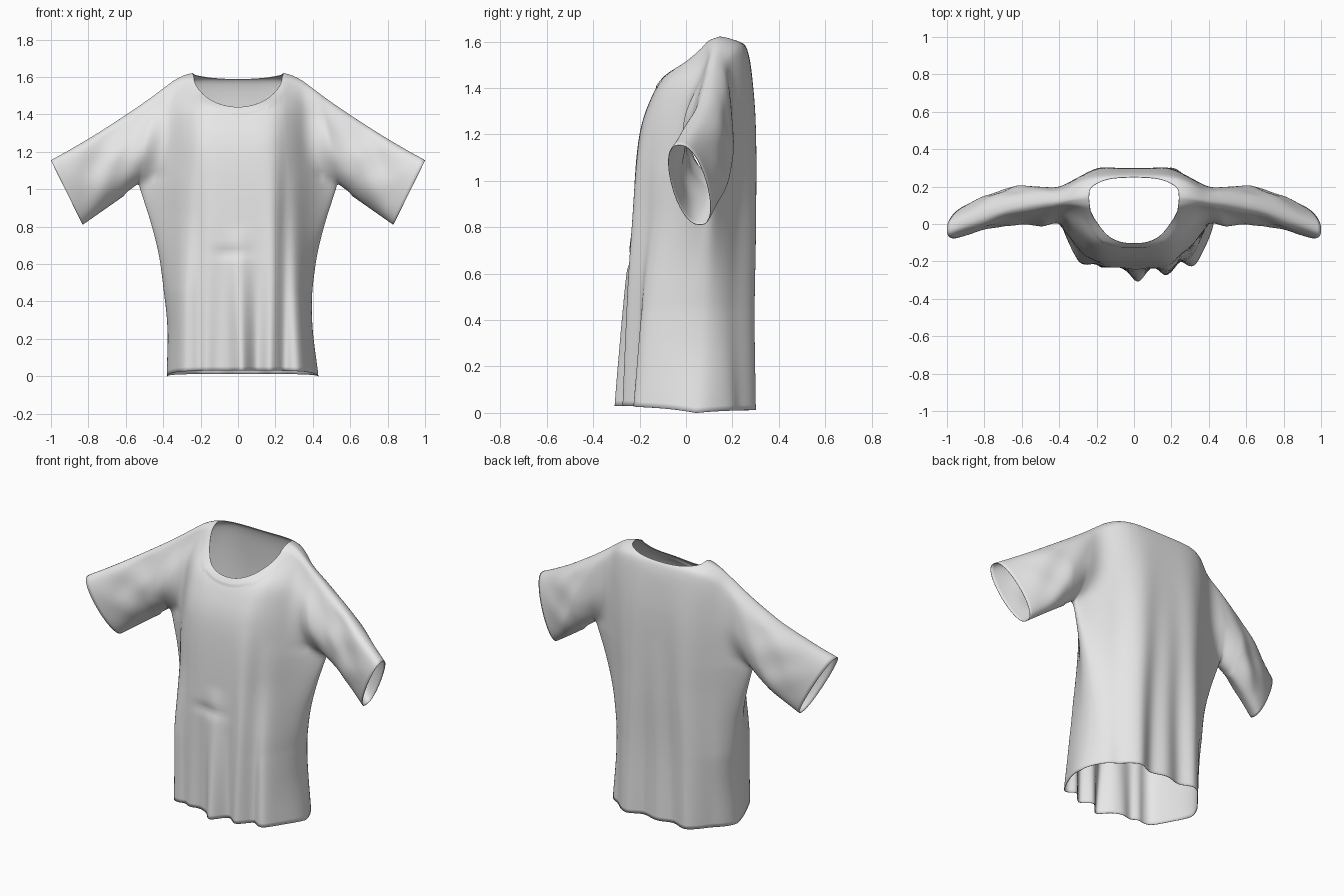
import bpy, bmesh, math
from mathutils import Vector

if "Cube" in bpy.data.objects:
    bpy.data.objects.remove(bpy.data.objects["Cube"])

ARM_Z, RIDGE, NECK_X, TIP_X = 1.02, 1.625, 0.24, 0.46
UN = NECK_X / TIP_X
LOW, UP, SLV = 44, 32, 30          # rows below / above armpit, sleeve columns


def interp(pts, t):
    """Smooth interpolation through (t, value) pairs."""
    if t <= pts[0][0]:
        return pts[0][1]
    for i in range(len(pts) - 1):
        (a, va), (b, vb) = pts[i], pts[i + 1]
        if t <= b:
            def slope(j):
                lo, hi = max(j - 1, 0), min(j + 1, len(pts) - 1)
                return (pts[hi][1] - pts[lo][1]) / (pts[hi][0] - pts[lo][0])
            h = b - a
            s = (t - a) / h
            return ((2*s**3 - 3*s*s + 1) * va + (s**3 - 2*s*s + s) * h * slope(i)
                    + (3*s*s - 2*s**3) * vb + (s**3 - s*s) * h * slope(i + 1))
    return pts[-1][1]


def ramp(t, a, b):
    t = min(1, max(0, (t - a) / (b - a)))
    return t * t * (3 - 2 * t)


# profiles: half width by height, shoulder line by x, depth by root of the drop below the shoulder
WIDTH = [(0, .405), (.3, .388), (.6, .415), (.8, .46), (1.02, .53)]
SHOULDER = [(.2, RIDGE), (.25, 1.62), (.3, 1.605), (.36, 1.57), (.46, 1.495)]
FRONT = [(0, .145), (.08, .12), (.14, .09), (.23, .06), (.33, .0), (.43, -.1), (.55, -.165),
         (.65, -.2), (.78, -.22), (1, -.235), (1.26, -.245)]
BACK = [(0, .145), (.06, .175), (.14, .22), (.19, .25), (.27, .268), (.41, .284), (.65, .3),
        (.9, .297), (1.1, .282), (1.26, .28)]
SEAM = [(0, .145), (.55, .13), (.78, .1), (1, .07), (1.26, .04)]

# folds: x at hem, lean, width, push along y, height where it fades
FOLDS_F = [(-.30, .0, .035, -.025, 1.15), (-.21, .0, .03, .022, 1.2), (-.11, .03, .05, .02, .7),
           (.02, -.02, .045, -.065, .8), (.10, .0, .03, .015, .6), (.17, .02, .035, -.03, 1.2),
           (.25, .0, .03, .035, 1.4), (.33, -.02, .035, -.025, 1.1)]
FOLDS_B = [(-.31, .0, .04, -.02, 1.4), (-.2, .02, .055, .024, 1.5), (-.1, .02, .05, -.014, 1.3),
           (.0, .0, .05, .01, 1.1), (.1, -.02, .05, -.014, 1.3), (.2, -.02, .055, .024, 1.5),
           (.31, .0, .04, -.02, 1.4)]


def panel_point(front, u, row):
    """Point of the front or back panel; u runs -1..1 across."""
    au = abs(u)
    xt = TIP_X * au
    neck = math.sqrt(max(0, 1 - (xt / NECK_X) ** 2))
    top = interp(SHOULDER, xt) - (.185 if front else .036) * neck
    side = max(0, 1 - au ** 5) ** (1 / 2.2)
    if row <= LOW:
        hem = (.03 if front else .012) * side
        z = hem + (ARM_Z - hem) * row / LOW
        x, k = interp(WIDTH, z) * u, 0
    else:
        t = math.sin(math.pi / 2 * (row - LOW) / UP)
        z = ARM_Z + (top - ARM_Z) * t
        x = (.53 + (TIP_X - .53) * t) * u
        k = .5 * math.sin(min(t * 2, 1) * math.pi / 2) ** .75
    # cloth is flat across the middle and falls away toward the sides
    high = ramp(z, .2, .9)
    c, p = (.43 - .07 * high, 8 - 3 * high) if front else (.42 - .02 * high, 6.5 - 2.5 * high)
    s = side / (1 + (abs(x) / c) ** p)
    w = ramp(au, .6, 1)
    s = s * (1 - w) + max(k, s) * w
    x += .025 * max(0, 1 - z / .45)
    d = max(0, interp(SHOULDER, xt) - z)
    rd = math.sqrt(d)
    seam = interp(SEAM, rd)
    y = seam + (interp(FRONT if front else BACK, rd) - seam) * s
    y -= .03 * ramp(xt, .24, .46) * math.exp(-d / .25)
    # hanging folds
    for fx, lean, wd, amp, fade in (FOLDS_F if front else FOLDS_B):
        g = math.exp(-((x - fx - lean * z) / (wd * (1 + .4 * z))) ** 2)
        y += amp * g * max(0, 1 - z / fade) ** .8 * side * min(1, d / .2)
    if front:   # soft crease across the belly
        y += .012 * math.exp(-((z - .66) / .03) ** 2 - ((x + .03) / .09) ** 2)
    # raised neckband
    q = math.hypot(x / NECK_X, (RIDGE - z) / .185)
    if front and q < 1.2:
        y -= .005 * min(1, d / .06)
    return Vector((x, y, z))


def sleeve_point(front, sx, col, row):
    """Sleeve skin lofted from the armhole edge to the cuff."""
    tau = (row - LOW) / UP
    e = panel_point(front, sx, row)
    m = (1 - math.cos(math.pi * tau)) / 2
    sn = max(0, math.sin(math.pi * tau))
    sg = -1 if front else 1
    cuff = Vector((sx * (.83 + .17 * m), .06 - .09 * m + sg * .078 * sn ** .8,
                   .81 + .345 * m))
    s = col / SLV
    p = e.lerp(cuff, s)
    p.y += .03 * math.sin(math.pi * s) * (1 - .3 * s)            # sleeve bows backward
    p.y += sg * .012 * sn * math.sin(math.pi * s)
    p.z -= .012 * math.sin(math.pi * s) * m
    # slanting drape wrinkles
    wave = math.sin(9 * s + 7 * m + (1 if front else 3)) + .6 * math.sin(15 * s - 9 * m)
    p.y += sg * .006 * wave * sn * math.sin(math.pi * s)
    return p


def add_grid(bm, rows, cols, fn):
    v = [[bm.verts.new(fn(r, c)) for c in cols] for r in rows]
    for a, b in zip(v, v[1:]):
        for i in range(len(a) - 1):
            bm.faces.new((a[i], a[i + 1], b[i + 1], b[i]))


# columns crowd toward the neck corners and the side seams
outer = [UN + (1 - UN) * math.sin(math.pi / 2 * i / 24) for i in range(1, 25)]
inner = [UN * math.sin(math.pi * (i / 72 - .5)) for i in range(73)]
cols = [-u for u in reversed(outer)] + inner + outer
cols[0], cols[-1] = -1.0, 1.0

bm = bmesh.new()
for front in (True, False):
    # body panel
    add_grid(bm, range(LOW + UP + 1), cols, lambda r, u: panel_point(front, u, r))
    # sleeves
    for sx in (-1.0, 1.0):
        add_grid(bm, range(LOW, LOW + UP + 1), range(SLV + 1),
                 lambda r, c: sleeve_point(front, sx, c, r))
bmesh.ops.remove_doubles(bm, verts=bm.verts, dist=.0006)
bmesh.ops.recalc_face_normals(bm, faces=bm.faces)
chest = min(bm.faces, key=lambda f: (f.calc_center_median() - Vector((0, -.2, 1))).length)
if chest.normal.y > 0:
    bmesh.ops.reverse_faces(bm, faces=bm.faces)

# relax the armholes and shoulder ridge so body and sleeves flow together
armhole = [v for v in bm.verts if .36 < abs(v.co.x) < .62 and v.co.z > 1.08]
underarm = [v for v in bm.verts if .45 < abs(v.co.x) < .6 and .95 < v.co.z < 1.15]
ridge = [v for v in bm.verts if .2 < abs(v.co.x) < .95 and v.co.z > 1.1 and not v.is_boundary]
for verts, count in ((armhole, 12), (underarm, 3), (ridge, 3)):
    for i in range(count):
        bmesh.ops.smooth_vert(bm, verts=verts, factor=.5, use_axis_x=True, use_axis_y=True,
                              use_axis_z=True)

# rest on the ground
low = min(v.co.z for v in bm.verts)
for v in bm.verts:
    v.co.z -= low

mesh = bpy.data.meshes.new("short_sleeved_shirt")
bm.to_mesh(mesh)
bm.free()
shirt = bpy.data.objects.new("short_sleeved_shirt", mesh)
bpy.context.collection.objects.link(shirt)
cloth = bpy.data.materials.new("pale_grey_cloth")
cloth.diffuse_color = (.8, .8, .8, 1)
cloth.use_nodes = True
cloth.node_tree.nodes["Principled BSDF"].inputs["Base Color"].default_value = cloth.diffuse_color
mesh.materials.append(cloth)
for p in mesh.polygons:
    p.use_smooth = True

# thin cloth thickness
sol = shirt.modifiers.new("cloth_thickness", 'SOLIDIFY')
sol.thickness = .003
sol.offset = -1
